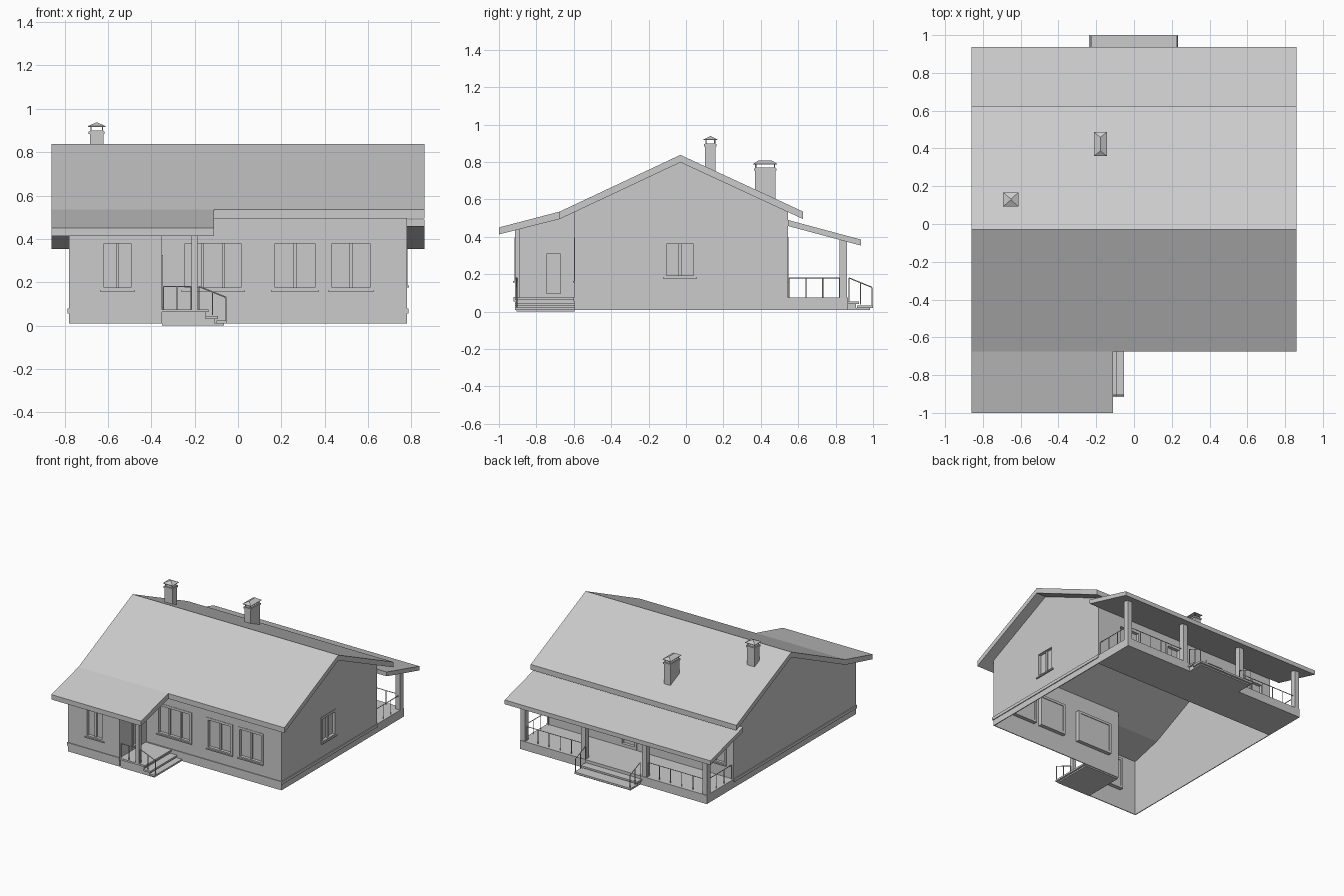
import bpy, bmesh
from mathutils import Vector

cube = bpy.data.objects.get("Cube")
if cube:
    bpy.data.objects.remove(cube, do_unlink=True)

GREY = (0.6, 0.6, 0.6, 1)
mat = bpy.data.materials.new("plain grey")
mat.use_nodes = True
mat.diffuse_color = GREY
mat.node_tree.nodes["Principled BSDF"].inputs["Base Color"].default_value = GREY


def finish(name, bm):
    bmesh.ops.recalc_face_normals(bm, faces=bm.faces)
    mesh = bpy.data.meshes.new(name)
    bm.to_mesh(mesh)
    bm.free()
    mesh.materials.append(mat)
    ob = bpy.data.objects.new(name, mesh)
    bpy.context.collection.objects.link(ob)
    return ob


def add_box(bm, x0, x1, y0, y1, z0, z1):
    vs = bmesh.ops.create_cube(bm, size=1)["verts"]
    lo, hi = Vector((x0, y0, z0)), Vector((x1, y1, z1))
    for v in vs:
        v.co = (lo + hi) / 2 + v.co * (hi - lo)


def boxes(name, *bounds):
    bm = bmesh.new()
    for b in bounds:
        add_box(bm, *b)
    return finish(name, bm)


def prism(name, profile, x0, x1):
    """Extrude a (y, z) outline along x."""
    bm = bmesh.new()
    f = bm.faces.new([bm.verts.new((x0, y, z)) for y, z in profile])
    new = bmesh.ops.extrude_face_region(bm, geom=[f])["geom"]
    moved = [g for g in new if isinstance(g, bmesh.types.BMVert)]
    bmesh.ops.translate(bm, verts=moved, vec=(x1 - x0, 0, 0))
    return finish(name, bm)


def add_bar(bm, p, q, r=0.003):
    p, q = Vector(p), Vector(q)
    d = q - p
    vs = bmesh.ops.create_cone(bm, segments=6, radius1=r, radius2=r,
                               depth=d.length, cap_ends=True)["verts"]
    rot = d.to_track_quat("Z", "Y")
    for v in vs:
        v.co = (p + q) / 2 + rot @ v.co


def railing(name, p, q, foot_p, foot_q, n):
    """Top rail from p to q with n bays of balusters down to the feet."""
    p, q = Vector(p), Vector(q)
    bm = bmesh.new()
    add_bar(bm, p, q)
    for i in range(n + 1):
        top = p.lerp(q, i / n)
        add_bar(bm, (top.x, top.y, foot_p + (foot_q - foot_p) * i / n), top)
    finish(name, bm)


# Roof
EAVE, RIDGE, KINK = 0.535, 0.838, -0.675
T = 0.04
prism("main_roof", [(KINK, EAVE), (-0.03, RIDGE), (0.626, EAVE), (0.626, EAVE - T),
                    (-0.03, RIDGE - T), (KINK, EAVE - T)], -0.86, 0.86)
prism("wing_roof", [(KINK, EAVE), (KINK, EAVE - T), (-1, 0.413), (-1, 0.45)], -0.86, -0.11)
prism("back_porch_roof", [(0.545, 0.49), (0.936, 0.385), (0.936, 0.353), (0.545, 0.458)], -0.86, 0.86)

# Wall shell, open below
W, F, WF, B, WX = 0.78, -0.595, -0.915, 0.545, -0.35
t, G = 0.006, 0.01
gable = [(F, G), (F, 0.533), (-0.03, 0.80), (B, 0.535), (B, G)]
right_gable = prism("gable_wall", gable, W - t, W)
prism("long_gable_wall", [(WF, G), (WF, 0.435), (KINK, 0.497)] + gable[2:], -W, -W + t)
front_wall = boxes("front_wall", (WX, W, F, F + t, G, 0.533))
wing_front = boxes("wing_front_wall", (-W, WX, WF, WF + t, G, 0.435))
wing_side = prism("wing_side_wall", [(WF, G), (WF, 0.435), (KINK, 0.497), (F, 0.533), (F, G)],
                  WX - t, WX)
back_wall = boxes("back_wall", (-W, W, B - t, B, G, 0.535))

# Ledge running round the plinth
L0, L1, e = 0.055, 0.078, 0.006
boxes("plinth_ledge",
      (WX, W + e, F - e, F, L0, L1), (-W - e, WX, WF - e, WF, L0, L1),
      (W, W + e, F, B, L0, L1), (-W - e, -W, WF, B, L0, L1))


def opening(name, wall, axis, sign, pos, u0, u1, z0, z1, panes=2, sill=True):
    """Cut a hole in a wall and fit a recessed frame, pane and mullions."""
    def b(a0, a1, c0, c1, w0, w1):
        lo, hi = sorted((pos + sign * w0, pos + sign * w1))
        return (a0, a1, lo, hi, c0, c1) if axis == "y" else (lo, hi, a0, a1, c0, c1)
    k = 0.006
    cutter = boxes(name + "_cutter", b(u0 + k, u1 - k, z0 + k, z1 - k, -0.05, 0.05))
    cutter.hide_render = True
    mod = wall.modifiers.new("hole", "BOOLEAN")
    mod.operation, mod.object, mod.solver = "DIFFERENCE", cutter, "EXACT"
    bpy.context.view_layer.objects.active = wall
    bpy.ops.object.modifier_apply(modifier=mod.name)
    bpy.data.objects.remove(cutter, do_unlink=True)
    f = 0.018
    parts = [b(u0, u0 + f, z0, z1, -0.035, 0.003), b(u1 - f, u1, z0, z1, -0.035, 0.003),
             b(u0 + f, u1 - f, z0, z0 + f, -0.035, 0.003),
             b(u0 + f, u1 - f, z1 - f, z1, -0.035, 0.003),
             b(u0 + f, u1 - f, z0 + f, z1 - f, -0.03, -0.02)]
    for i in range(1, panes):
        u = u0 + (u1 - u0) * i / panes
        parts.append(b(u - 0.007, u + 0.007, z0 + f, z1 - f, -0.025, -0.008))
    if sill:
        parts.append(b(u0, u1, z0, z0 + 0.008, 0, 0.009))
    boxes(name, *parts)


# Windows and doors
opening("wing_window", wing_front, "y", -1, WF, -0.637, -0.475, 0.157, 0.397)
for i, (a, c, n) in enumerate([(-0.263, 0.032, 3), (0.152, 0.374, 2), (0.415, 0.628, 2)]):
    opening(f"front_window_{i + 1}", front_wall, "y", -1, F, a, c, 0.157, 0.397, n)
opening("gable_window", right_gable, "x", 1, W, -0.123, 0.059, 0.176, 0.38)
opening("front_door", wing_side, "x", 1, WX, -0.765, -0.652, 0.08, 0.325, 1, False)
for i, (a, c) in enumerate([(-0.72, -0.52), (-0.36, -0.2), (0.4, 0.6)]):
    opening(f"back_window_{i + 1}", back_wall, "y", 1, B, a, c, 0.157, 0.397)
opening("back_door", back_wall, "y", 1, B, 0.03, 0.17, 0.08, 0.4, 1, False)

# Back porch: floor, posts, steps, railings
D, FL, PY = 0.866, 0.075, 0.842
boxes("back_porch_floor", (-W, W, B, D, G, FL))
post_x = [-0.76, -0.255, 0.255, 0.76]
for i, x in enumerate(post_x):
    boxes(f"back_post_{i + 1}", (x - 0.02, x + 0.02, PY - 0.02, PY + 0.02, FL, 0.385))
boxes("back_steps", (-0.238, 0.233, D, 0.925, 0.04, 0.053), (-0.238, 0.233, 0.915, 1, 0.02, 0.034),
      (-0.225, 0.22, D, 0.91, G, 0.04), (-0.225, 0.22, 0.91, 0.985, G, 0.02))
RT = 0.18
for s, side in ((-1, "right"), (1, "left")):
    railing(f"{side}_porch_railing", (s * 0.275, PY, RT), (s * 0.74, PY, RT), FL, FL, 5)
    railing(f"{side}_end_railing", (s * 0.765, B + 0.005, RT), (s * 0.765, PY - 0.02, RT), FL, FL, 3)
    railing(f"{side}_step_railing", (s * 0.228, 0.872, RT), (s * 0.228, 0.994, 0.13), 0.05, 0.025, 2)

# Front porch: landing, post, steps, railings
boxes("front_porch_floor", (WX, -0.135, WF, F, 0.062, FL), (WX, -0.15, WF + 0.01, F, 0, 0.062))
boxes("front_steps", (-0.15, -0.092, WF, F, 0.03, 0.043), (-0.1, -0.052, WF, F, 0.01, 0.023),
      (-0.15, -0.105, WF + 0.01, F, 0, 0.03), (-0.105, -0.065, WF + 0.01, F, 0, 0.01))
boxes("front_post", (-0.215, -0.187, WF, WF + 0.028, FL, 0.44))
railing("front_porch_railing", (-0.345, -0.9, RT), (-0.217, -0.9, RT), FL, FL, 2)
railing("front_step_railing", (-0.18, -0.905, RT), (-0.055, -0.905, 0.13), FL, 0.02, 2)


def chimney(name, x, y, hx, hy, base, top, ridge):
    """Stack with rim, four short legs and a hipped cap."""
    bm = bmesh.new()
    add_box(bm, x - hx, x + hx, y - hy, y + hy, base, top)
    r = 0.005
    add_box(bm, x - hx - r, x + hx + r, y - hy - r, y + hy + r, top - 0.016, top - 0.004)
    cap = top + 0.02
    for sx in (-1, 1):
        for sy in (-1, 1):
            add_bar(bm, (x + sx * (hx - r), y + sy * (hy - r), top),
                    (x + sx * (hx - r), y + sy * (hy - r), cap))
    ox, oy = hx + 0.009, hy + 0.009
    add_box(bm, x - ox, x + ox, y - oy, y + oy, cap - 0.003, cap)
    ring = [bm.verts.new((x + sx * ox, y + sy * oy, cap))
            for sx, sy in ((-1, -1), (1, -1), (1, 1), (-1, 1))]
    a = bm.verts.new((x, y - ridge, cap + 0.018))
    c = bm.verts.new((x, y + ridge, cap + 0.018))
    for f in ((ring[0], ring[1], a), (ring[1], ring[2], c, a),
              (ring[2], ring[3], c), (ring[3], ring[0], a, c)):
        bm.faces.new(f)
    finish(name, bm)


chimney("square_chimney", -0.652, 0.13, 0.032, 0.029, 0.7, 0.9, 0.002)
chimney("long_chimney", -0.178, 0.423, 0.026, 0.055, 0.55, 0.77, 0.036)
